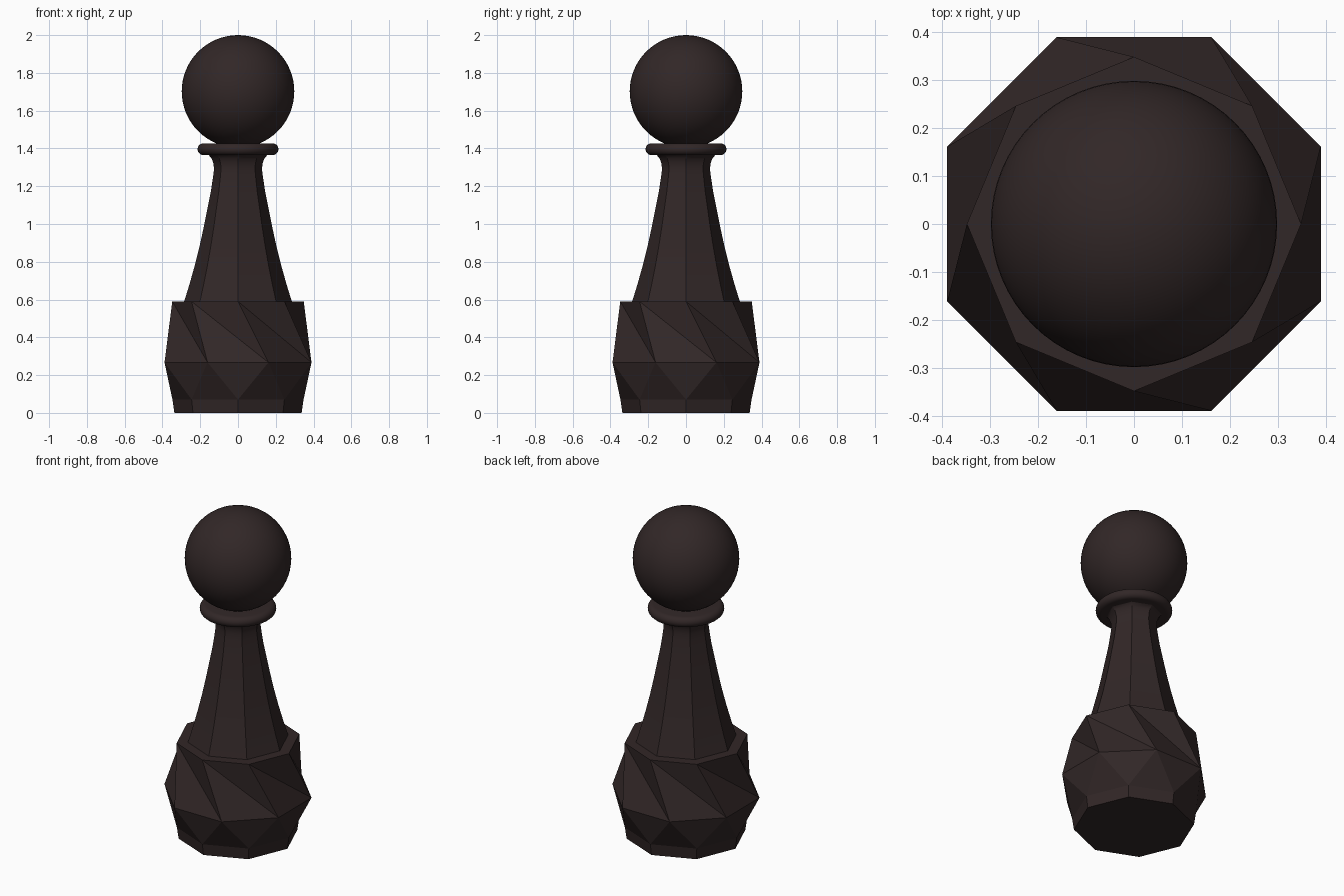
import bpy, bmesh
from math import sin, cos, pi, radians

default = bpy.data.objects.get("Cube")
if default:
    bpy.data.objects.remove(default, do_unlink=True)

# Single dark wood colour
wood = bpy.data.materials.new("dark brown wood")
wood.use_nodes = True
colour = (0.031, 0.020, 0.020, 1)
wood.diffuse_color = colour
bsdf = wood.node_tree.nodes["Principled BSDF"]
bsdf.inputs["Base Color"].default_value = colour
bsdf.inputs["Roughness"].default_value = 0.6

SIDES = 8


def finish(name, bm, smooth_angle=None):
    bmesh.ops.recalc_face_normals(bm, faces=bm.faces)
    mesh = bpy.data.meshes.new(name)
    bm.to_mesh(mesh)
    bm.free()
    mesh.materials.append(wood)
    obj = bpy.data.objects.new(name, mesh)
    bpy.context.collection.objects.link(obj)
    if smooth_angle:
        bpy.ops.object.select_all(action='DESELECT')
        obj.select_set(True)
        bpy.context.view_layer.objects.active = obj
        bpy.ops.object.shade_smooth_by_angle(angle=radians(smooth_angle))
    return obj


def ring(bm, radius, z, sides, turn=0.0):
    step = 2 * pi / sides
    return [bm.verts.new((radius * cos((i + turn) * step),
                          radius * sin((i + turn) * step), z)) for i in range(sides)]


def lathe(name, profile, sides, smooth_angle):
    bm = bmesh.new()
    rings = [ring(bm, r, z, sides) for r, z in profile]
    for low, high in zip(rings, rings[1:]):
        for i in range(sides):
            j = (i + 1) % sides
            bm.faces.new((low[i], low[j], high[j], high[i]))
    bm.faces.new(rings[0])
    bm.faces.new(rings[-1])
    return finish(name, bm, smooth_angle)


# Faceted base: octagon rings joined by triangles, twisted in the upper half
bm = bmesh.new()
foot = ring(bm, 0.337, 0, SIDES)
sill = ring(bm, 0.347, 0.07, SIDES)
belly = ring(bm, 0.421, 0.267, SIDES, 0.5)
rim = ring(bm, 0.348, 0.59, SIDES)
for i in range(SIDES):
    j, k = (i + 1) % SIDES, (i + 2) % SIDES
    bm.faces.new((foot[i], foot[j], sill[j], sill[i]))
    bm.faces.new((sill[i], sill[j], belly[i]))
    bm.faces.new((sill[j], belly[j], belly[i]))
    bm.faces.new((rim[i], belly[i], belly[j]))
    bm.faces.new((rim[i], belly[j], rim[j]))
bm.faces.new(foot)
bm.faces.new(rim)
finish("faceted_base", bm)

# Curved octagonal stem flaring out under the collar
lathe("stem", [(0.288, 0.58), (0.257, 0.68), (0.229, 0.78), (0.204, 0.88),
               (0.182, 0.98), (0.162, 1.08), (0.144, 1.17), (0.132, 1.25),
               (0.127, 1.29), (0.130, 1.32), (0.139, 1.345), (0.155, 1.365),
               (0.175, 1.375), (0.175, 1.40)], SIDES, 30)

# Round collar with a half-round edge
bead = [(0.183 + 0.031 * cos(a * pi / 10), 1.396 + 0.031 * sin(a * pi / 10))
        for a in range(-5, 6)]
lathe("collar", bead, 64, 35)

# Ball head
bm = bmesh.new()
bmesh.ops.create_uvsphere(bm, u_segments=64, v_segments=32, radius=0.298)
bmesh.ops.translate(bm, verts=bm.verts, vec=(0, 0, 1.702))
finish("ball_head", bm, 30)
